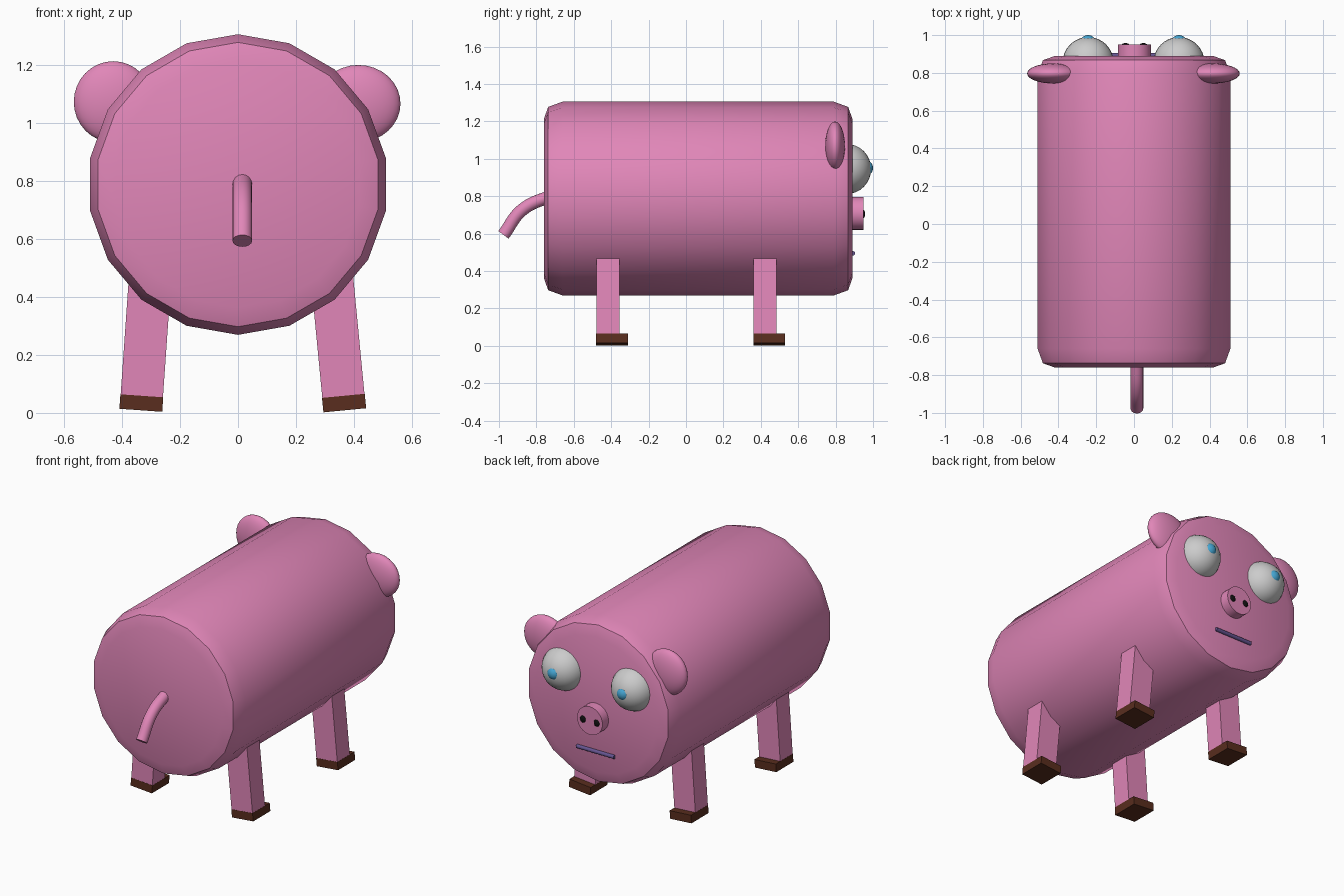
import bpy, bmesh
from math import sin, cos, pi, radians
from mathutils import Matrix, Vector

if "Cube" in bpy.data.objects:
    bpy.data.objects.remove(bpy.data.objects["Cube"])


def material(name, rgb):
    m = bpy.data.materials.new(name)
    m.diffuse_color = (*rgb, 1)
    m.use_nodes = True
    m.node_tree.nodes["Principled BSDF"].inputs["Base Color"].default_value = m.diffuse_color
    return m


PINK = material("pink", (0.75, 0.24, 0.48))
BROWN = material("hoof brown", (0.10, 0.027, 0.013))
BLUE = material("iris blue", (0.06, 0.38, 0.65))
BLACK = material("black", (0.005, 0.005, 0.005))
PURPLE = material("mouth purple", (0.13, 0.09, 0.28))


def finish(obj, name, mat, smooth=True):
    obj.name = name
    if mat:
        obj.data.materials.append(mat)
    if smooth:
        bpy.ops.object.shade_smooth_by_angle(angle=radians(30))
    return obj


def ball(name, loc, scale, mat):
    bpy.ops.mesh.primitive_uv_sphere_add(segments=32, ring_count=16, radius=1, location=loc)
    obj = bpy.context.object
    obj.scale = scale
    return finish(obj, name, mat)


def rod(name, loc, radius, depth, rot, mat, sides=32):
    bpy.ops.mesh.primitive_cylinder_add(vertices=sides, radius=radius, depth=depth,
                                        location=loc, rotation=rot)
    return finish(bpy.context.object, name, mat)


def box(name, lo, hi, matrix, mat):
    lo, hi = Vector(lo), Vector(hi)
    bpy.ops.mesh.primitive_cube_add(size=1)
    obj = bpy.context.object
    obj.data.transform(matrix @ Matrix.Translation((lo + hi) / 2)
                       @ Matrix.Diagonal((*(hi - lo), 1)))
    return finish(obj, name, mat, False)


# barrel body: 18-sided rings along y with rounded ends
bm = bmesh.new()
N, CZ = 18, 0.787
profile = [(-0.76, 0.425), (-0.737, 0.49), (-0.66, 0.518),
           (0.79, 0.518), (0.867, 0.49), (0.89, 0.425)]
rings = [[bm.verts.new((r * sin(2 * pi * i / N), y, CZ + r * cos(2 * pi * i / N)))
          for i in range(N)] for y, r in profile]
for a, b in zip(rings, rings[1:]):
    for i in range(N):
        j = (i + 1) % N
        bm.faces.new((a[i], a[j], b[j], b[i]))
bm.faces.new(rings[0])
bm.faces.new(rings[-1])
bmesh.ops.recalc_face_normals(bm, faces=bm.faces)
mesh = bpy.data.meshes.new("body")
bm.to_mesh(mesh)
bm.free()
body = bpy.data.objects.new("body", mesh)
bpy.context.collection.objects.link(body)
bpy.context.view_layer.objects.active = body
body.select_set(True)
finish(body, "body", PINK)

# splayed legs with hooves that poke out towards the face
for side, x, tilt in (("left", -0.335, 4), ("right", 0.368, -5.5)):
    for end, y in (("tail", -0.48), ("face", 0.36)):
        m = Matrix.Translation((x, y, 0.009)) @ Matrix.Rotation(radians(tilt), 4, 'Y')
        box(f"{end}_{side}_leg", (-0.073, 0.001, 0.05), (0.073, 0.125, 0.52), m, PINK)
        box(f"{end}_{side}_hoof", (-0.074, 0, 0), (0.074, 0.17, 0.05), m, BROWN)

# ears
ball("left_ear", (-0.43, 0.797, 1.072), (0.136, 0.053, 0.14), PINK)
ball("right_ear", (0.415, 0.797, 1.066), (0.145, 0.053, 0.133), PINK)

# eyes, irises and nostrils
for side, x, nx in (("left", -0.243, -0.045), ("right", 0.238, 0.05)):
    ball(f"{side}_eye", (x, 0.855, 0.945), (0.135, 0.135, 0.135), None)
    ball(f"{side}_iris", (x, 0.96, 0.95), (0.042, 0.04, 0.042), BLUE)
    ball(f"{side}_nostril", (nx, 0.945, 0.705), (0.021, 0.013, 0.023), BLACK)

# snout and mouth
rod("snout", (0.002, 0.90, 0.708), 0.088, 0.10, (pi / 2, 0, 0), PINK)
rod("mouth", (0, 0.893, 0.494), 0.012, 0.26, (0, pi / 2, 0), PURPLE, 16)

# drooping tail: curve swept with a round section
curve = bpy.data.curves.new("tail", 'CURVE')
curve.dimensions = '3D'
curve.bevel_depth = 0.034
curve.bevel_resolution = 6
curve.use_fill_caps = True
spline = curve.splines.new('BEZIER')
spline.bezier_points.add(2)
for p, (y, z) in zip(spline.bezier_points, ((-0.70, 0.81), (-0.875, 0.727), (-0.976, 0.593))):
    p.co = (0.015, y, z)
    p.handle_left_type = p.handle_right_type = 'AUTO'
tail = bpy.data.objects.new("tail", curve)
bpy.context.collection.objects.link(tail)
finish(tail, "tail", PINK, False)
